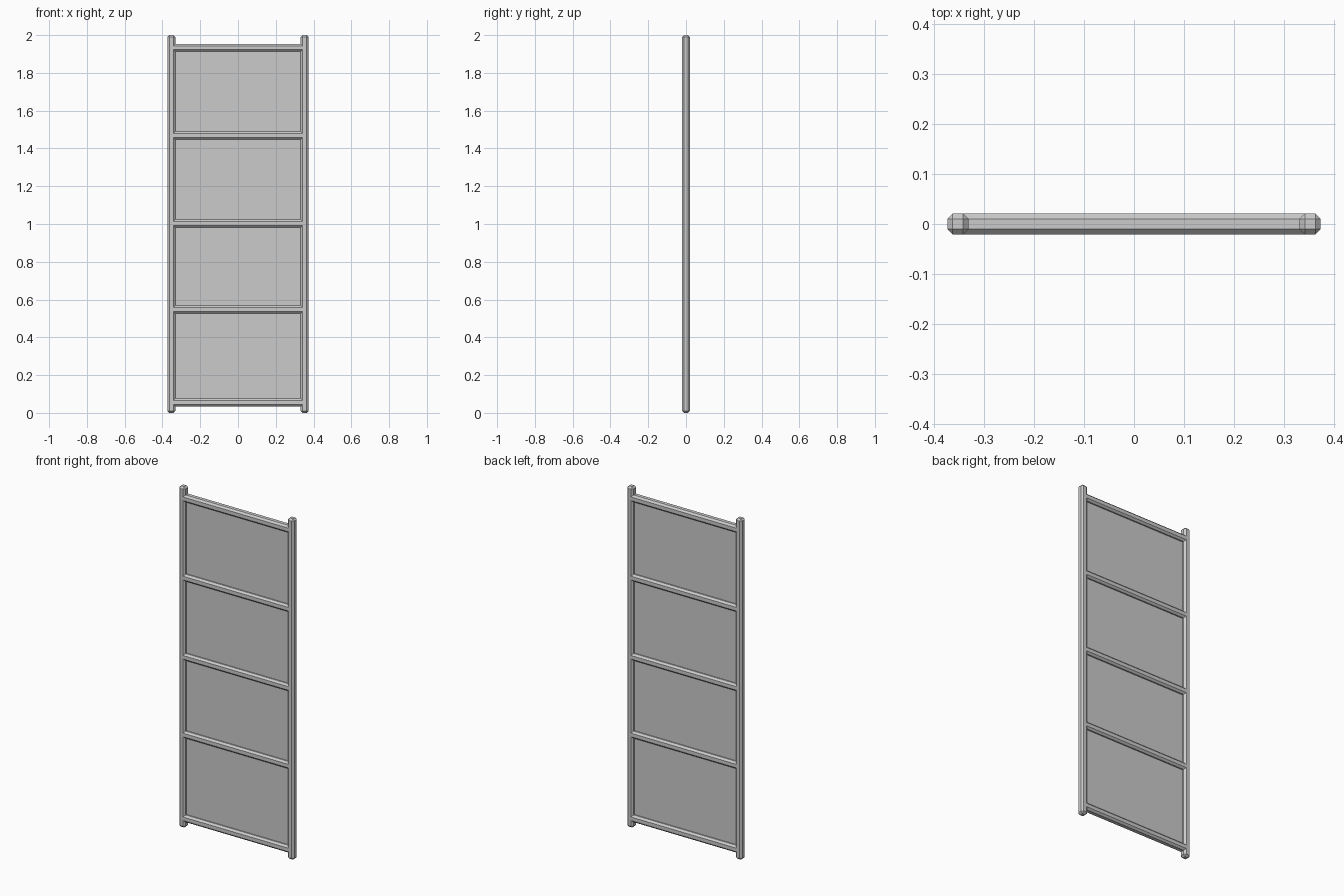
import bpy

if "Cube" in bpy.data.objects:
    bpy.data.objects.remove(bpy.data.objects["Cube"])

TUBE = 0.042      # tube width
CHAMFER = 0.0105  # corner cut that makes the tubes eight-sided
POST_X = 0.353
RAIL_Z = [0.055, 0.547, 1.003, 1.468, 1.933]


def box(name, centre, size, chamfer=0.0):
    bpy.ops.mesh.primitive_cube_add(size=1, location=centre)
    ob = bpy.context.object
    ob.name = name
    ob.scale = size
    bpy.ops.object.transform_apply(location=False, rotation=False, scale=True)
    if chamfer:
        mod = ob.modifiers.new("chamfer", 'BEVEL')
        mod.width = chamfer
        mod.segments = 1
        mod.limit_method = 'ANGLE'
    return ob


# Upright posts
for side, name in ((-1, "left_post"), (1, "right_post")):
    box(name, (side * POST_X, 0, 1), (TUBE, TUBE, 2), CHAMFER)

# Horizontal rails, ends sunk into the posts
for i, z in enumerate(RAIL_Z):
    box(f"rail_{i + 1}", (0, 0, z), (2 * POST_X, TUBE, TUBE), CHAMFER)

# Thin infill panels between neighbouring rails
for i, (low, high) in enumerate(zip(RAIL_Z, RAIL_Z[1:])):
    box(f"panel_{i + 1}", (0, 0, (low + high) / 2),
        (2 * POST_X - 0.03, 0.006, high - low - 0.03))
